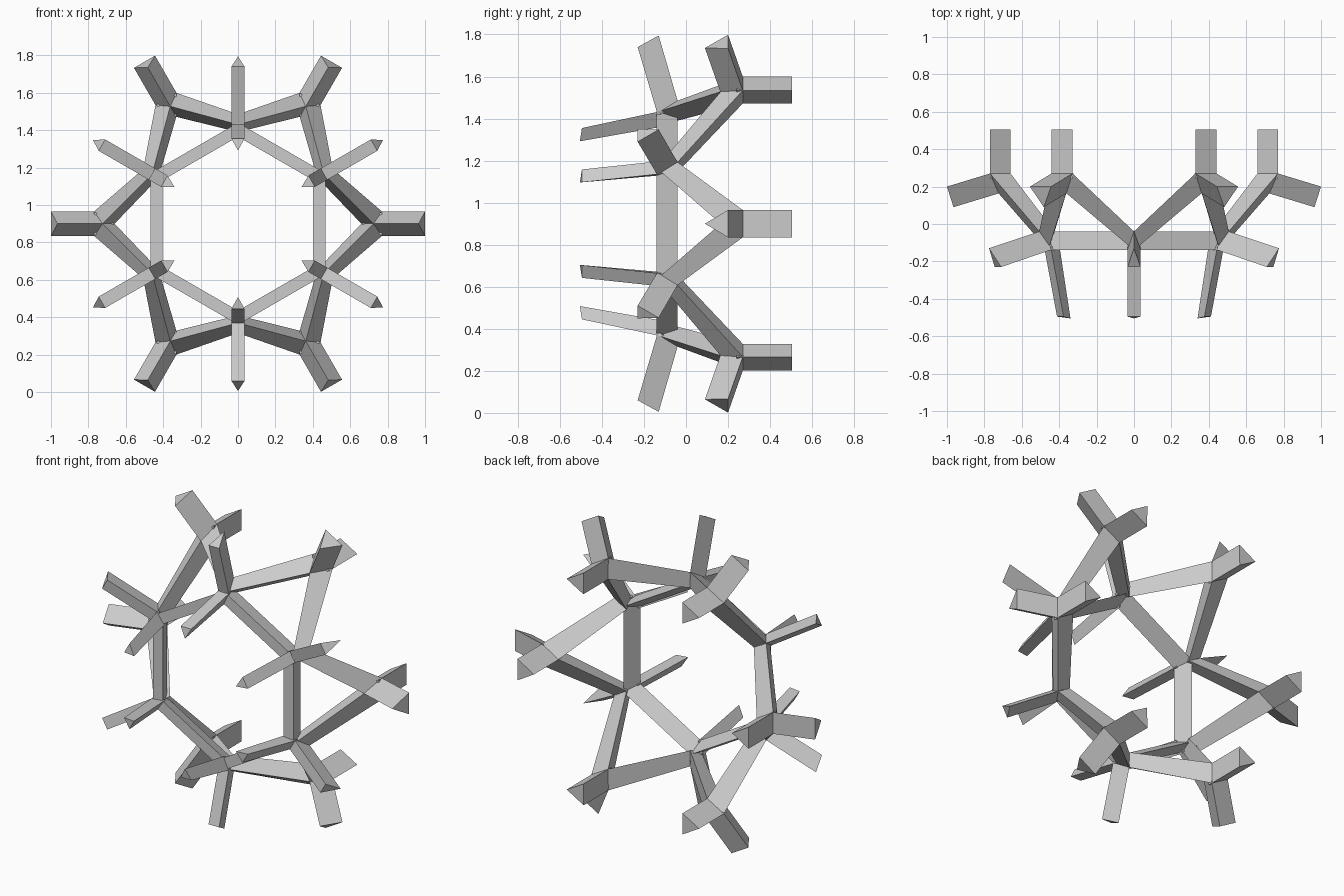
import bpy, bmesh
from math import cos, sin, radians
from mathutils import Vector

if "Cube" in bpy.data.objects:
    bpy.data.objects.remove(bpy.data.objects["Cube"])

CZ = 0.9  # height of the ring centre


def pt(angle, r, t, y):
    """Point from ring angle, radius, tangential offset and depth."""
    a = radians(angle)
    return Vector((r * cos(a) - t * sin(a), y, CZ + r * sin(a) + t * cos(a)))


def bar(name, start, end):
    """Three-sided bar between two triangles."""
    bm = bmesh.new()
    a = [bm.verts.new(p) for p in start]
    b = [bm.verts.new(p) for p in end]
    bm.faces.new(a)
    bm.faces.new(b)
    for i in range(3):
        j = (i + 1) % 3
        bm.faces.new((a[i], a[j], b[j], b[i]))
    bmesh.ops.recalc_face_normals(bm, faces=bm.faces[:])
    me = bpy.data.meshes.new(name)
    bm.to_mesh(me)
    bm.free()
    bpy.context.collection.objects.link(bpy.data.objects.new(name, me))


def tri(angle, *pts):
    return [pt(angle, *p) for p in pts]


W = 0.065   # half width of the outer bars
N = 0.035   # half width of the inner bars

for k in range(6):
    out = 60 * k          # outer node angle
    inn = out + 30        # inner node angle

    # hexagon ring, flat face to the front
    ring = [(0.465, 0, -0.14), (0.54, 0, -0.14), (0.515, 0, -0.04)]
    bar("ring_bar", tri(inn, *ring), tri(inn + 60, *ring))

    # diagonal struts from each outer node to both neighbouring inner nodes
    for s in (-1, 1):
        bar("diagonal_strut",
            tri(out, (0.77, s * W, 0.27), (0.725, 0, 0.165), (0.66, 0, 0.27)),
            tri(out + s * 30, (0.585, 0, -0.04), (0.53, 0, -0.14), (0.49, 0, -0.04)))

    # outer node: rear stub and outward stub
    bar("rear_stub",
        tri(out, (0.77, -W, 0.24), (0.77, W, 0.24), (0.66, 0, 0.24)),
        tri(out, (0.77, -W, 0.505), (0.77, W, 0.505), (0.66, 0, 0.505)))
    bar("outward_stub",
        tri(out, (0.76, -W, 0.273), (0.76, W, 0.273), (0.725, 0, 0.163)),
        tri(out, (1.0, -W, 0.2), (1.0, W, 0.2), (0.965, 0, 0.09)))

    # inner node: outward spoke and front prong
    bar("outward_spoke",
        tri(inn, (0.52, -N, -0.135), (0.52, N, -0.135), (0.55, 0, -0.03)),
        tri(inn, (0.84, -N, -0.23), (0.84, N, -0.23), (0.895, 0, -0.13)))
    bar("front_prong",
        tri(inn, (0.535, -N, -0.12), (0.535, N, -0.12), (0.46, 0, -0.12)),
        tri(inn, (0.455, -N, -0.495), (0.455, N, -0.495), (0.392, 0, -0.505)))
